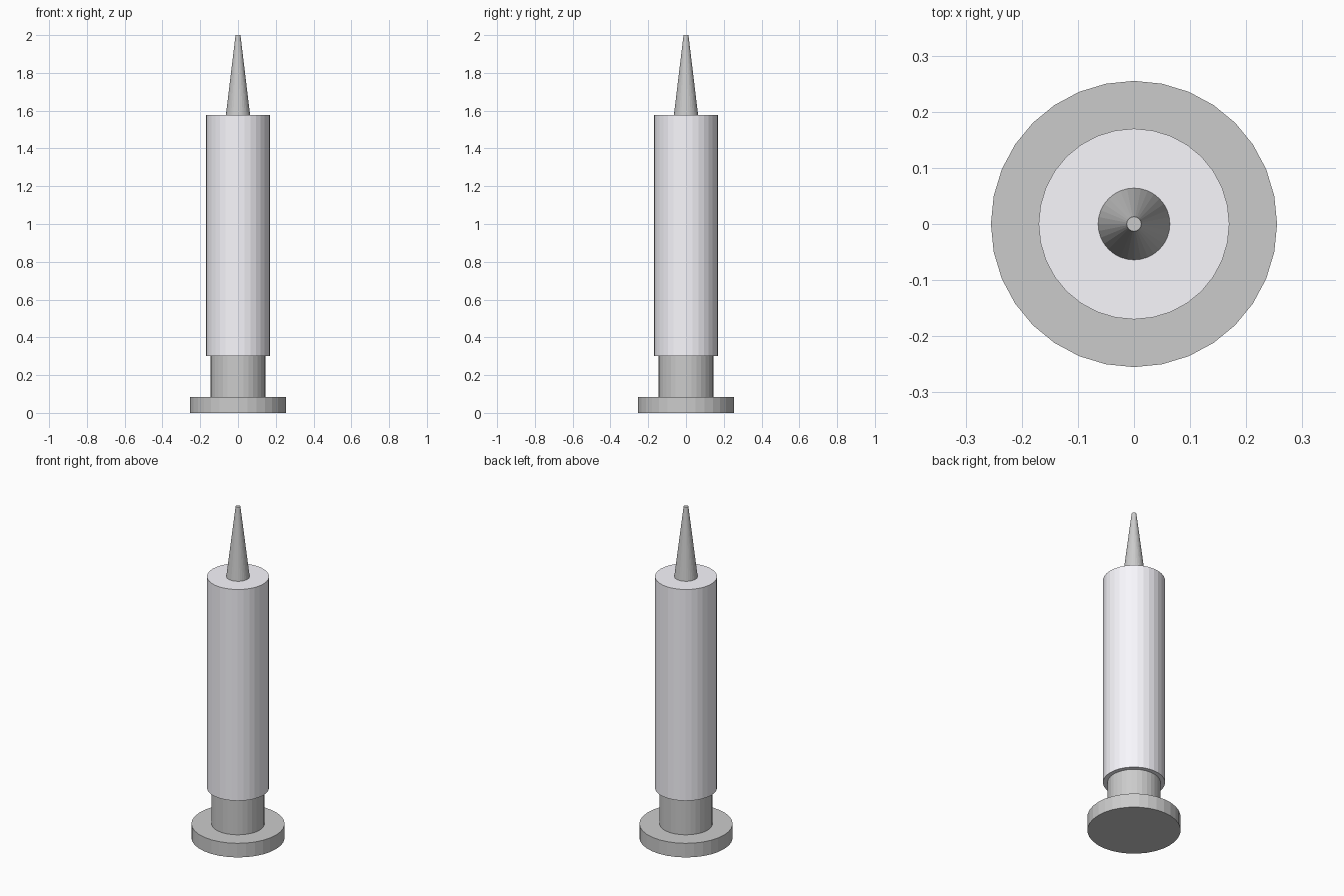
import bpy

if "Cube" in bpy.data.objects:
    bpy.data.objects.remove(bpy.data.objects["Cube"])

SIDES = 32


def tapered(name, z0, z1, r0, r1):
    """Upright 32-sided cylinder or cone frustum from z0 to z1."""
    bpy.ops.mesh.primitive_cone_add(
        vertices=SIDES, radius1=r0, radius2=r1, depth=z1 - z0,
        location=(0, 0, (z0 + z1) / 2))
    obj = bpy.context.object
    obj.name = obj.data.name = name
    return obj


# Plunger: thumb disc and rod
tapered("thumb_disc", 0.0, 0.085, 0.255, 0.255)
tapered("plunger_rod", 0.085, 0.302, 0.145, 0.145)

# Barrel, pale
barrel = tapered("barrel", 0.302, 1.577, 0.17, 0.17)
mat = bpy.data.materials.new("pale_plastic")
mat.diffuse_color = (0.95, 0.94, 0.99, 1)
mat.use_nodes = True
mat.node_tree.nodes["Principled BSDF"].inputs["Base Color"].default_value = mat.diffuse_color
barrel.data.materials.append(mat)

# Tapered nozzle with blunt tip
tapered("nozzle", 1.577, 2.0, 0.064, 0.013)
